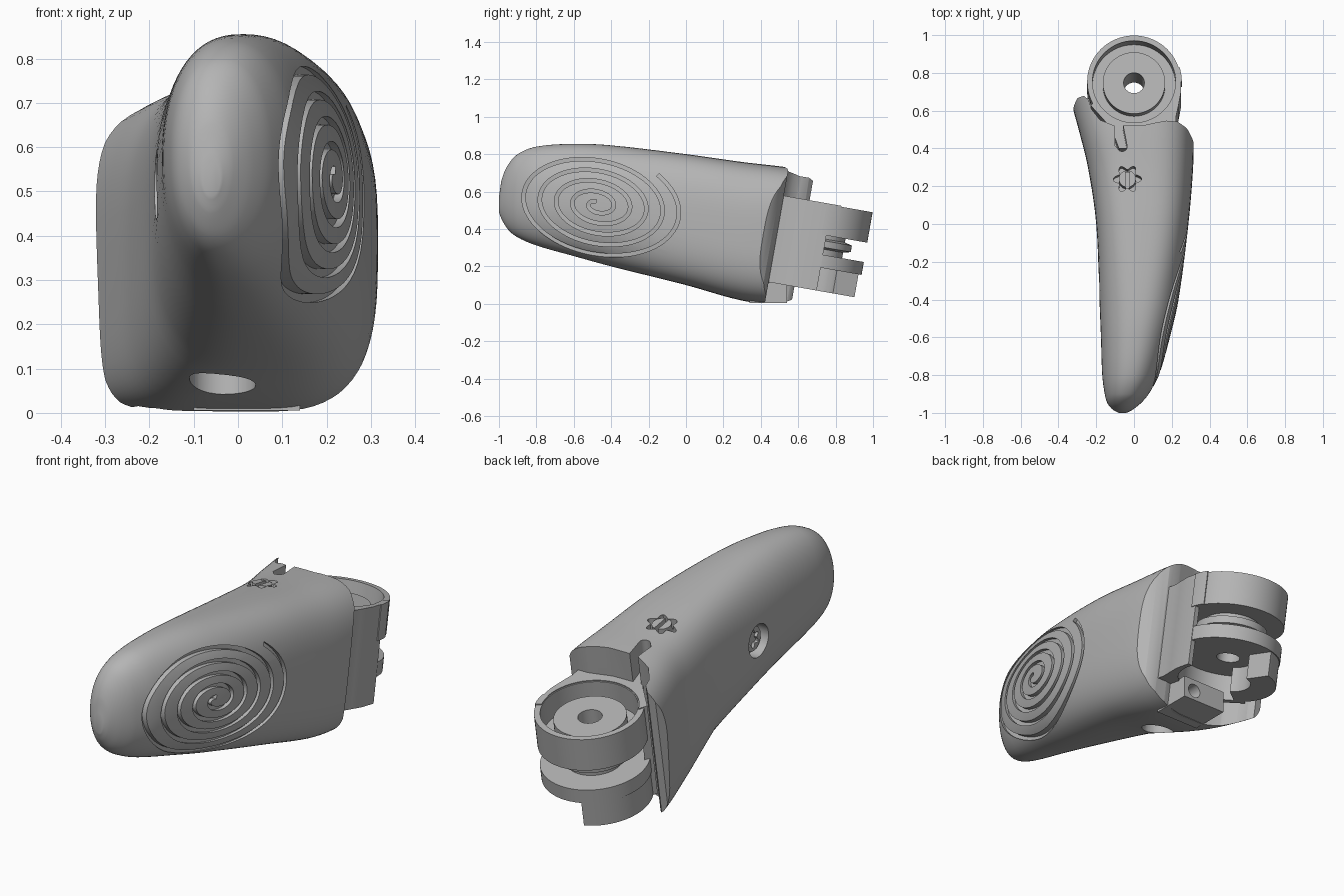
import bpy, bmesh, math
from mathutils import Matrix, Vector
from mathutils.bvhtree import BVHTree

if "Cube" in bpy.data.objects:
    bpy.data.objects.remove(bpy.data.objects["Cube"])

grey = bpy.data.materials.new("plain grey")
grey.use_nodes = True
grey.diffuse_color = (0.46, 0.46, 0.46, 1)
grey.node_tree.nodes["Principled BSDF"].inputs["Base Color"].default_value = grey.diffuse_color

# Hinge frame: leans back ten degrees
TILT = Matrix.Translation((0, 0.665, 0.03)) @ Matrix.Rotation(math.radians(-10), 4, 'X')


def make(name, bm, frame=None):
    bmesh.ops.recalc_face_normals(bm, faces=bm.faces)
    mesh = bpy.data.meshes.new(name)
    if frame:
        bm.transform(frame)
    bm.to_mesh(mesh)
    bm.free()
    mesh.materials.append(grey)
    ob = bpy.data.objects.new(name, mesh)
    bpy.context.collection.objects.link(ob)
    return ob


def bridge(bm, a, b):
    n = len(a)
    for i in range(n):
        j = (i + 1) % n
        bm.faces.new((a[i], a[j], b[j], b[i]))


def prism(name, outline, low, high, frame=TILT):
    bm = bmesh.new()
    a, b = [[bm.verts.new((x, y, z)) for x, y in outline] for z in (low, high)]
    bridge(bm, a, b)
    bm.faces.new(a)
    bm.faces.new(b)
    return make(name, bm, frame)


def arc(r, start, end, n=24, cx=0, cy=0):
    angles = [math.radians(start + (end - start) * i / n) for i in range(n + 1)]
    return [(cx + r * math.cos(t), cy + r * math.sin(t)) for t in angles]


def circle(r, cx=0, cy=0, n=32):
    return arc(r, 0, 360, n, cx, cy)[:-1]


def star(r, cx=0, cy=0, n=72):
    pts = []
    for i in range(n):
        t = math.tau * i / n
        k = r * (0.83 + 0.17 * math.cos(6 * t))
        pts.append((cx + k * math.cos(t), cy + k * math.sin(t)))
    return pts


def cut(target, cutter):
    mod = target.modifiers.new("cut", 'BOOLEAN')
    mod.operation = 'DIFFERENCE'
    mod.solver = 'EXACT'
    mod.object = cutter
    bpy.context.view_layer.objects.active = target
    bpy.ops.object.modifier_apply(modifier=mod.name)
    bpy.data.objects.remove(cutter)


# Body stations: y, left, right, top, bottom, squareness
stations = [
    (-1, -.08, -.04, .57, .49, 2), (-.985, -.11, -.01, .665, .45, 2),
    (-.95, -.14, .035, .745, .395, 2.1), (-.9, -.155, .078, .8, .355, 2.2),
    (-.8, -.168, .132, .84, .312, 2.2), (-.6, -.175, .19, .855, .255, 2.3),
    (-.4, -.183, .236, .847, .2, 2.4), (0, -.2, .288, .8, .1, 2.9),
    (.3, -.244, .313, .758, .017, 3), (.5, -.293, .316, .735, -.004, 3.2),
    (.7, -.348, .31, .71, 0, 3.2), (.8, -.37, .31, .7, .01, 3.2)]


def blend(i, t):
    p = [stations[min(max(i + k, 0), len(stations) - 1)] for k in (-1, 0, 1, 2)]
    out = []
    for a, b, c, d in zip(*p):
        h = p[2][0] - p[1][0]
        m0 = (c - a) / (p[2][0] - p[0][0]) * h
        m1 = (d - b) / (p[3][0] - p[1][0]) * h
        out.append(b + m0 * t + (3 * (c - b) - 2 * m0 - m1) * t**2
                   + (2 * (b - c) + m0 + m1) * t**3)
    return out


def power(v, n):
    return math.copysign(abs(v) ** (2 / n), v)


bm = bmesh.new()
rings = []
STEPS, SIDES = 5, 72
samples = [blend(i, k / STEPS) for i in range(len(stations) - 1) for k in range(STEPS)]
for y, left, right, top, bottom, n in samples + [stations[-1]]:
    ring = []
    for s in range(SIDES):
        t = math.tau * s / SIDES
        # the lower right corner grows squarer towards the back
        sharp = n + 5 * max(0, y) * (SIDES / 2 < s < SIDES * 3 / 4)
        x = (left + right) / 2 + (right - left) / 2 * power(math.cos(t), sharp)
        z = (top + bottom) / 2 + (top - bottom) / 2 * power(math.sin(t), sharp)
        ring.append(bm.verts.new((x, y, z)))
    rings.append(ring)
for a, b in zip(rings, rings[1:]):
    bridge(bm, a, b)
bm.faces.new(rings[0])
bm.faces.new(rings[-1])
bm.normal_update()
tree = BVHTree.FromBMesh(bm)
body = make("body", bm)


# Spiral groove on the left flank
def spiral(turn):
    t = math.tau * turn
    u, v = 0.088 * turn * math.cos(t), 0.055 * turn * math.sin(t)
    lean = math.radians(-11)
    return Vector((0, -0.475 + u * math.cos(lean) - v * math.sin(lean),
                   0.53 + u * math.sin(lean) + v * math.cos(lean)))


bm = bmesh.new()
last = None
COUNT = 300
for i in range(COUNT + 1):
    turn = 0.3 + 4.84 * (i / COUNT) ** 0.7
    p = spiral(turn)
    tangent = (spiral(turn + 0.01) - p).normalized()
    side = Vector((0, -tangent.z, tangent.y)) * 0.0095
    hit = tree.ray_cast(Vector((2, p.y, p.z)), Vector((-1, 0, 0)))[0]
    if hit is None:
        continue
    corners = [hit + side * s + Vector((dx, 0, 0))
               for s, dx in ((-1, -.018), (1, -.018), (1, .05), (-1, .05))]
    quad = [bm.verts.new(c) for c in corners]
    if last:
        bridge(bm, last, quad)
    else:
        bm.faces.new(quad)
    last = quad
bm.faces.new(last)
cut(body, make("groove_cutter", bm))

# Socket behind the body, wrapping the hinge
socket = [(.45, -.5), (.34, -.37), (.318, -.31), (.28, -.26), (.23, -.235), (.17, -.235),
          (.05, -.262), (-.1, -.265), (-.18, -.23), (-.225, -.17), (-.24, -.12), (-.265, -.095),
          (-.3, -.1), (-.33, -.145), (-.45, -.22), (-.45, .6), (.45, .6)]
cut(body, prism("socket_cutter", socket, -.4, 1.2))
slot = [(-.105, -.2), (-.1, -.3), (-.1, -.37)] + arc(.026, 200, 370, 8, -.062, -.375) + [(-.07, -.2)]
cut(body, prism("slot_cutter", slot, .4, 1))

# Screw recesses in the top, underside and right flank
SX, SY = -.035, -.547
cut(body, prism("star_cutter", star(.075, SX, SY), .59, .9))
cut(body, prism("bore_cutter", circle(.075, SX, SY + .015), -.3, .06))
FLANK = Matrix.Translation((-.19, -.3, .515)) @ Matrix.Rotation(math.radians(-90), 4, 'Y')
cut(body, prism("flank_cutter", circle(.08), -.06, .3, FLANK))

screw = prism("top_screw", circle(.045, SX, SY), .55, .65)
bar = [(SX + x, SY + y) for x, y in ((-.01, -.06), (.01, -.06), (.01, .06), (-.01, .06))]
cut(screw, prism("screw_slot_cutter", bar, .61, .7))
flank_screw = prism("flank_screw", circle(.06), -.08, -.035, FLANK)
cut(flank_screw, prism("flank_star_cutter", star(.045), -.05, .1, FLANK))

# Hinge barrel turned from one profile: cup, hub, washer and lower plate
profile = [(.055, .47), (.165, .47), (.165, .39), (.22, .39), (.22, .51), (.248, .51),
           (.248, .345), (.13, .345), (.13, .325), (.17, .315), (.17, .28), (.13, .27),
           (.13, .24), (.248, .24), (.248, .17), (.055, .17)]
bm = bmesh.new()
SEG = 64
loops = [[bm.verts.new((r * math.cos(math.tau * s / SEG), r * math.sin(math.tau * s / SEG), z))
          for r, z in profile] for s in range(SEG)]
for s in range(SEG):
    bridge(bm, loops[s], loops[(s + 1) % SEG])
barrel = make("hinge_barrel", bm, TILT)

# Neck joining the barrel to the body
neck_outline = arc(.225, 205, 366) + [(.249, .026), (.248, -.06), (.235, -.13), (.222, -.19),
                                      (.22, -.36), (-.08, -.36), (-.12, -.25), (-.228, -.13)]
neck = prism("hinge_neck", neck_outline, .046, .515)

# Neck shoulder sweeping round the cup, and the foot below
shoulder = prism("neck_shoulder", arc(.253, 0, 18, 8) + arc(.222, 18, 0, 8), .345, .515)
foot = prism("hinge_foot", arc(.243, 108, 220) + arc(.12, 220, 108), .046, .18)

# Bored stop block under the neck, its bore opening backwards
BACK = Matrix.Translation((.02, .54, .055)) @ Matrix.Rotation(math.radians(-90), 4, 'X')
block = prism("stop_block", [(-.12, -.06), (.12, -.06), (.12, .05), (-.12, .05)], -.2, 0, BACK)
cut(block, prism("stop_bore_cutter", circle(.035, .06, 0), -.12, .1, BACK))

# Smooth curved faces, keep edges sharp
bpy.ops.object.select_all(action='DESELECT')
for ob in (body, screw, flank_screw, barrel, neck, shoulder, foot, block):
    ob.select_set(True)
bpy.context.view_layer.objects.active = body
bpy.ops.object.shade_smooth_by_angle(angle=math.radians(30))
